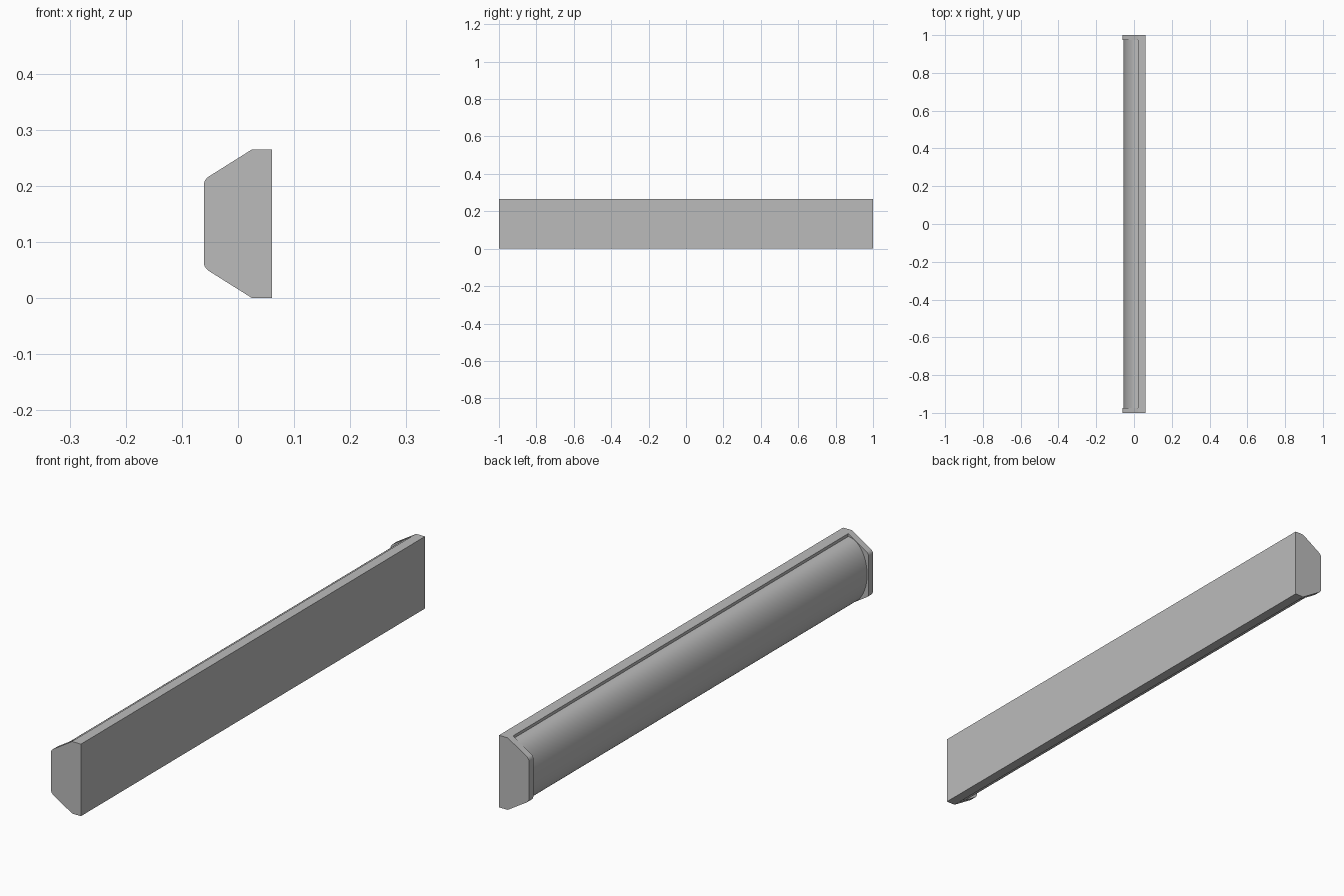
import bpy, bmesh, math
from mathutils import Vector

if "Cube" in bpy.data.objects:
    bpy.data.objects.remove(bpy.data.objects["Cube"])

LENGTH, HEIGHT = 2.0, 0.265
BACK, FACE, PLATE = 0.061, -0.061, 0.022   # depths along x
CAP = 0.026                                # end cap thickness
MID = HEIGHT / 2

grey = bpy.data.materials.new("light grey")
grey.use_nodes = True
grey.diffuse_color = (0.5, 0.5, 0.5, 1)
grey.node_tree.nodes["Principled BSDF"].inputs["Base Color"].default_value = (0.5, 0.5, 0.5, 1)


def extrude_profile(name, points, length):
    """Closed (x, z) outline extruded along y, centred on y = 0."""
    bm = bmesh.new()
    face = bm.faces.new([bm.verts.new((x, -length / 2, z)) for x, z in points])
    out = bmesh.ops.extrude_face_region(bm, geom=[face])
    verts = [v for v in out["geom"] if isinstance(v, bmesh.types.BMVert)]
    bmesh.ops.translate(bm, verts=verts, vec=(0, length, 0))
    bmesh.ops.recalc_face_normals(bm, faces=bm.faces)
    mesh = bpy.data.meshes.new(name)
    bm.to_mesh(mesh)
    bm.free()
    mesh.materials.append(grey)
    obj = bpy.data.objects.new(name, mesh)
    bpy.context.collection.objects.link(obj)
    return obj


def smooth(obj):
    bpy.ops.object.select_all(action="DESELECT")
    obj.select_set(True)
    bpy.context.view_layer.objects.active = obj
    bpy.ops.object.shade_smooth_by_angle(angle=math.radians(30))


def rounded(before, corner, after, radius, steps=5):
    """Replace one corner by a quadratic curve."""
    c = Vector(corner)
    a = c + (Vector(before) - c).normalized() * radius
    b = c + (Vector(after) - c).normalized() * radius
    ts = [i / steps for i in range(steps + 1)]
    return [tuple(a * (1 - t) ** 2 + c * 2 * t * (1 - t) + b * t * t) for t in ts]


# Housing: chamfered outline with softened front corners
shoulder, nose = (0.025, HEIGHT), (FACE, 0.211)
upper = [(BACK, HEIGHT), shoulder] + rounded(shoulder, nose, (FACE, MID), 0.011)
outline = upper + [(x, HEIGHT - z) for x, z in reversed(upper)]
housing = extrude_profile("housing", outline, LENGTH)

# Hollow between the end caps, leaving the back plate
hollow = extrude_profile("hollow_cutter", [(PLATE, -0.1), (PLATE, 0.4), (-0.2, 0.4), (-0.2, -0.1)],
                         LENGTH - 2 * CAP)
hollow.hide_render = True
cut = housing.modifiers.new("hollow", "BOOLEAN")
cut.operation, cut.solver, cut.object = "DIFFERENCE", "EXACT", hollow
bpy.context.view_layer.objects.active = housing
bpy.ops.object.modifier_apply(modifier=cut.name)
bpy.data.objects.remove(hollow)
smooth(housing)

# Diffuser: bowed cover between the caps
STEPS = 40
arc = [(PLATE - 0.077 * math.sin(math.pi * i / STEPS), MID + 0.12 * math.cos(math.pi * i / STEPS))
       for i in range(STEPS + 1)]
diffuser = extrude_profile("diffuser", arc, LENGTH - 2 * CAP)
smooth(diffuser)
